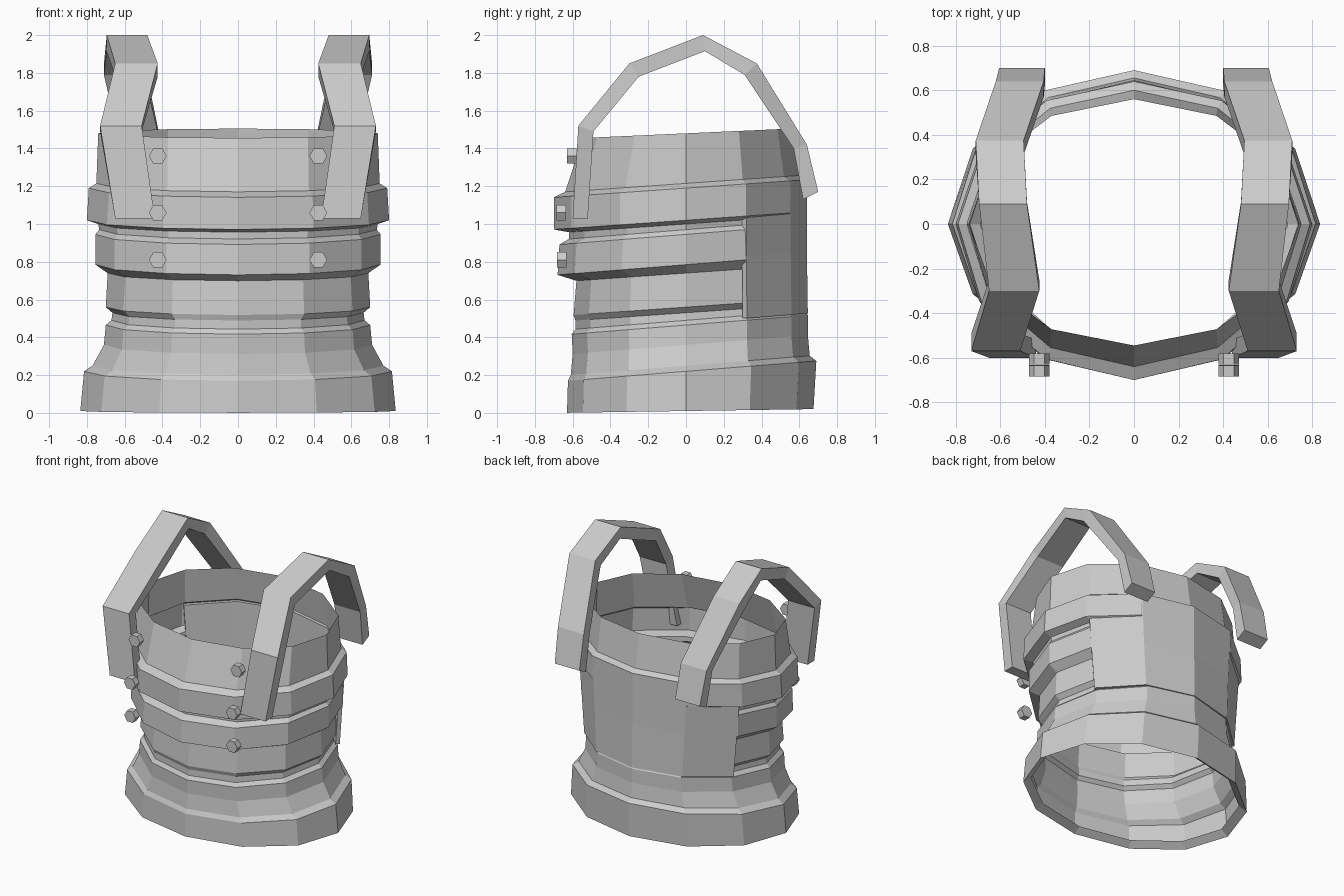
import bpy
import bmesh
from math import sin, cos, pi

SIDES = 12

if "Cube" in bpy.data.objects:
    bpy.data.objects.remove(bpy.data.objects["Cube"])

grey = bpy.data.materials.new("plain_grey")
grey.use_nodes = True
grey.diffuse_color = (0.6, 0.6, 0.6, 1)
grey.node_tree.nodes["Principled BSDF"].inputs["Base Color"].default_value = (0.6, 0.6, 0.6, 1)


def finish(name, bm):
    """Turn a bmesh into a flat shaded object."""
    bmesh.ops.recalc_face_normals(bm, faces=bm.faces)
    mesh = bpy.data.meshes.new(name)
    bm.to_mesh(mesh)
    bm.free()
    mesh.materials.append(grey)
    obj = bpy.data.objects.new(name, mesh)
    bpy.context.collection.objects.link(obj)
    return obj


def loft(bm, rows, closed):
    """Join rows of points with quads."""
    rows = [[bm.verts.new(p) for p in row] for row in rows]
    count = len(rows[0])
    for low, high in zip(rows, rows[1:]):
        for i in range(count if closed else count - 1):
            j = (i + 1) % count
            bm.faces.new((low[i], low[j], high[j], high[i]))
    return rows


def ring(steps, z, tilt, rx, front, back):
    """Tilted oval; step 0 is the middle of the back."""
    points = []
    for s in steps:
        a = 2 * pi * s / SIDES
        y = cos(a) * (back if cos(a) > 0 else front)
        points.append((rx * sin(a), y, z + tilt * y))
    return points


# Banded body: height, tilt, half width, front depth, back depth
BODY = [
    (0.05, 0.02, 0.78, 0.58, 0.62),
    (0.01, 0.015, 0.835, 0.63, 0.675),
    (0.22, 0.08, 0.815, 0.625, 0.69),
    (0.25, 0.08, 0.77, 0.61, 0.655),
    (0.36, 0.08, 0.71, 0.60, 0.645),
    (0.465, 0.08, 0.70, 0.605, 0.645),
    (0.49, 0.08, 0.67, 0.585, 0.63),
    (0.53, 0.07, 0.665, 0.585, 0.62),
    (0.56, 0.07, 0.70, 0.595, 0.62),
    (0.74, 0.07, 0.69, 0.58, 0.61),
    (0.785, 0.08, 0.755, 0.68, 0.63),
    (0.945, 0.08, 0.755, 0.67, 0.63),
    (0.97, 0.08, 0.735, 0.62, 0.62),
    (1.00, 0.07, 0.74, 0.62, 0.62),
    (1.02, 0.07, 0.80, 0.70, 0.635),
    (1.19, 0.07, 0.79, 0.70, 0.635),
    (1.215, 0.07, 0.75, 0.64, 0.60),
    (1.48, 0.045, 0.74, 0.545, 0.56),
]
bm = bmesh.new()
loft(bm, [ring(range(SIDES), *r) for r in BODY], True)
finish("banded_body", bm)

# Plain plate covering the back between the lower and upper bands
PLATE = [
    (0.475, 0.08, 0.72, 0.60, 0.645),
    (0.80, 0.08, 0.75, 0.60, 0.64),
    (1.19, 0.07, 0.785, 0.60, 0.64),
]
bm = bmesh.new()
loft(bm, [ring(range(-2, 3), *r) for r in PLATE], False)
plate = finish("back_plate", bm)
solid = plate.modifiers.new("thickness", "SOLIDIFY")
solid.thickness = 0.03
solid.offset = -1

# Shoulder straps: outer y, z, inner y, z, near x, far x
STRAP = [
    (-0.60, 1.03, -0.52, 1.03, 0.44, 0.65),
    (-0.57, 1.52, -0.49, 1.49, 0.51, 0.73),
    (-0.30, 1.85, -0.25, 1.78, 0.425, 0.65),
    (0.09, 2.00, 0.10, 1.915, 0.48, 0.695),
    (0.375, 1.85, 0.31, 1.79, 0.495, 0.71),
    (0.64, 1.42, 0.57, 1.40, 0.405, 0.62),
    (0.70, 1.17, 0.62, 1.13, 0.40, 0.605),
]
for side, label in ((1, "left"), (-1, "right")):
    bm = bmesh.new()
    rows = loft(bm, [[(side * a, yo, zo), (side * b, yo, zo), (side * b, yi, zi), (side * a, yi, zi)]
                     for yo, zo, yi, zi, a, b in STRAP], True)
    bm.faces.new(rows[0])
    bm.faces.new(rows[-1])
    finish(label + "_shoulder_strap", bm)

    # Hexagonal studs down the front
    for level, y, z in (("top", -0.605, 1.36), ("middle", -0.66, 1.06), ("bottom", -0.657, 0.81)):
        bm = bmesh.new()
        rows = loft(bm, [[(side * 0.425 + 0.047 * cos(k * pi / 3), y + d, z + 0.047 * sin(k * pi / 3))
                          for k in range(6)] for d in (-0.025, 0.025)], True)
        for row in rows:
            bm.faces.new(row)
        finish(f"{label}_{level}_stud", bm)
